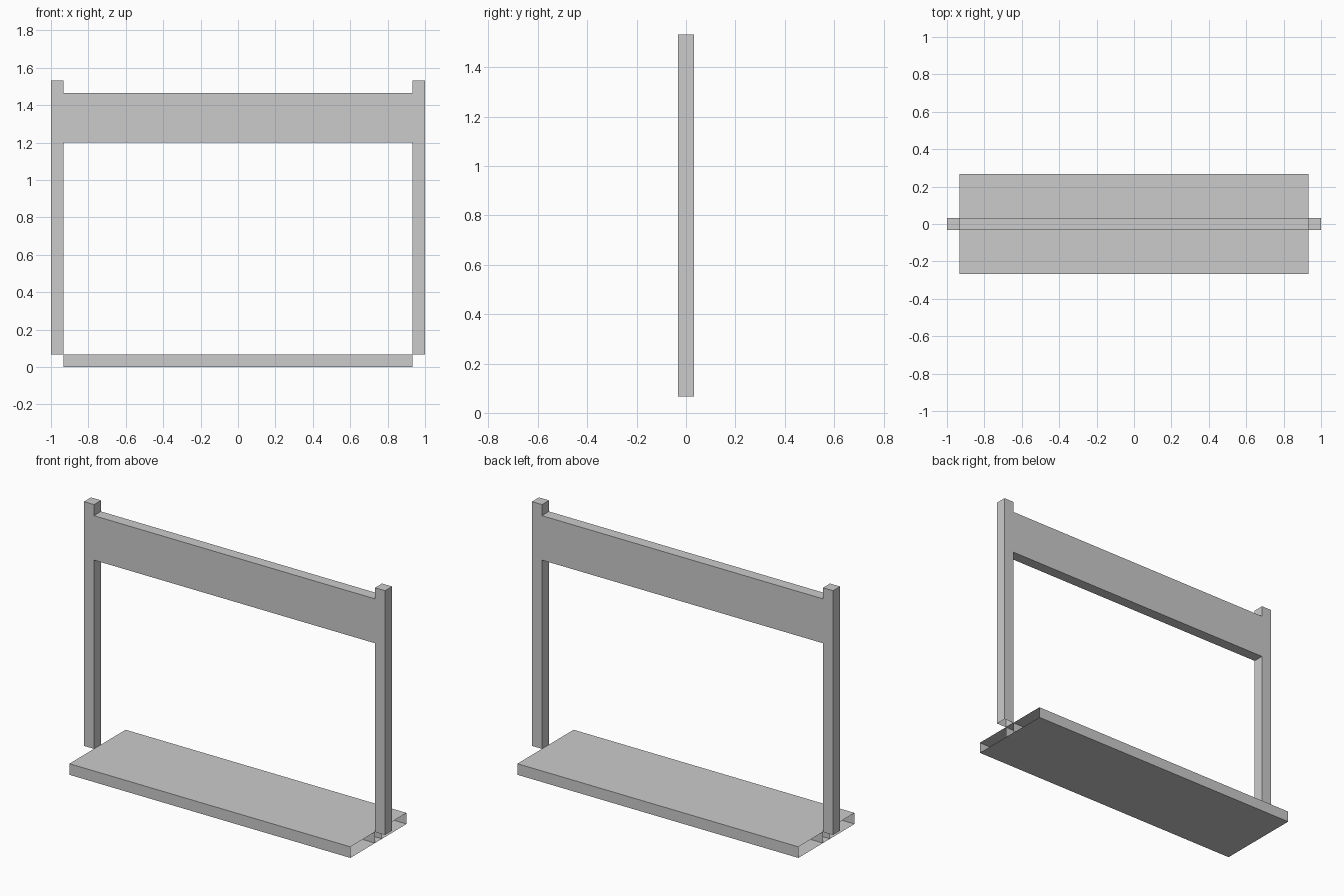
import bpy, bmesh
from mathutils import Vector

if "Cube" in bpy.data.objects:
    bpy.data.objects.remove(bpy.data.objects["Cube"])

U = 1 / 15  # module: thickness of the posts and boards


def box(name, lo, hi, open_sides=()):
    """Box between two corners, leaving out faces whose normals are listed."""
    lo, hi = Vector(lo) * U, Vector(hi) * U
    bm = bmesh.new()
    bmesh.ops.create_cube(bm, size=1)
    bm.normal_update()
    gone = [f for f in bm.faces if any(f.normal.dot(Vector(n)) > 0.9 for n in open_sides)]
    bmesh.ops.delete(bm, geom=gone, context='FACES_ONLY')
    for v in bm.verts:
        v.co = (lo + hi) / 2 + v.co * (hi - lo)
    mesh = bpy.data.meshes.new(name)
    bm.to_mesh(mesh)
    bm.free()
    obj = bpy.data.objects.new(name, mesh)
    bpy.context.collection.objects.link(obj)
    return obj


ENDS = [(1, 0, 0), (-1, 0, 0)]
CAPS = [(0, 0, 1), (0, 0, -1)]

# Hollow base board with open ends, and the two ribs inside it
box("base_board", (-14, -4, 0), (14, 4, 1), ENDS)
box("base_inner_ribs", (-14, -0.5, 0), (14, 0.5, 1), ENDS + CAPS)

# Upright posts, open underneath, mirrored across x
post = box("posts", (14, -0.5, 1), (15, 0.5, 23), [(0, 0, -1)])
mirror = post.modifiers.new("mirror", 'MIRROR')
mirror.use_axis = (True, False, False)
mirror.use_mirror_merge = False

# Top board between the posts
box("top_board", (-14, -0.5, 18), (14, 0.5, 22), ENDS)
